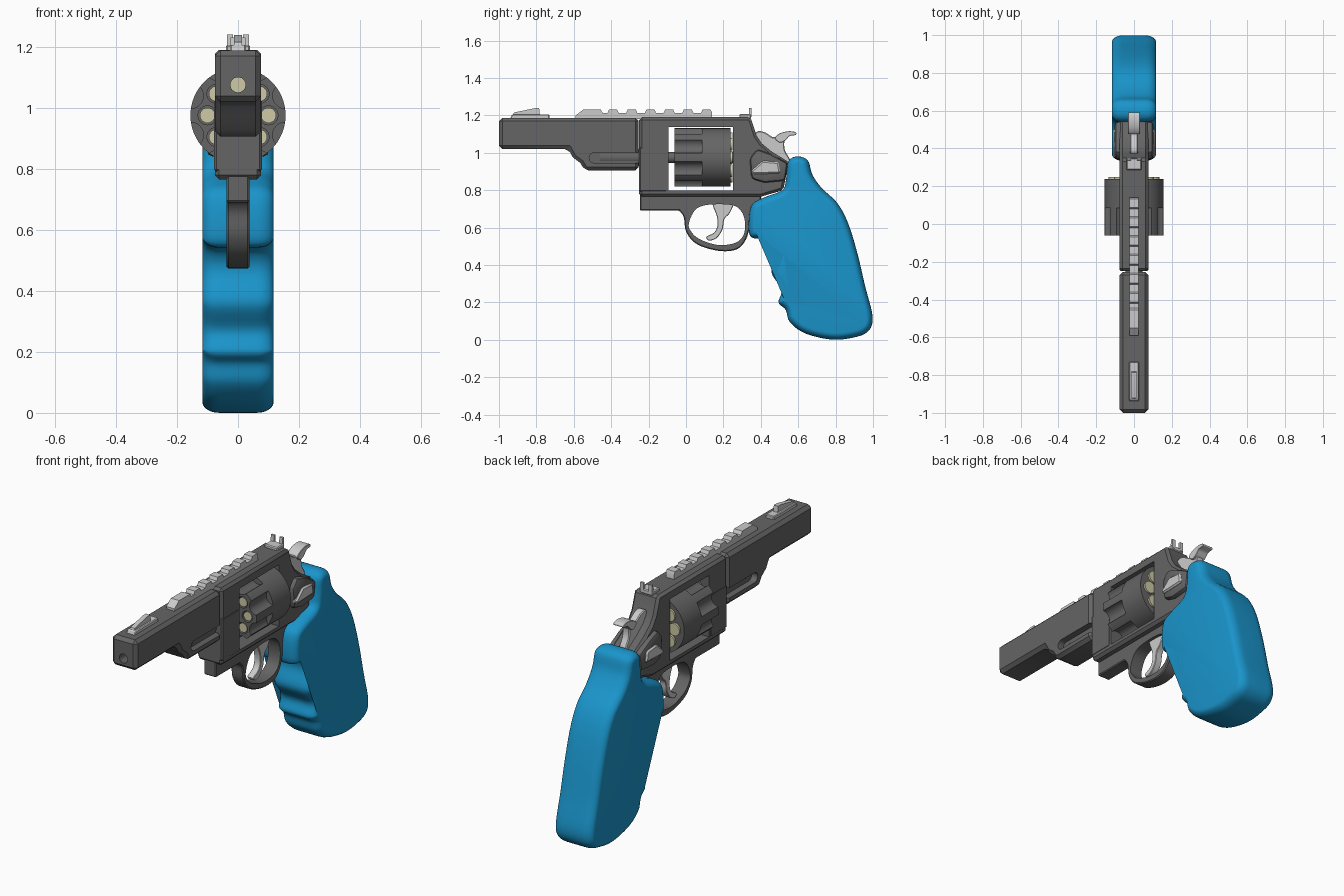
import bpy, bmesh, math
from mathutils import Vector, Matrix

if "Cube" in bpy.data.objects:
    bpy.data.objects.remove(bpy.data.objects["Cube"])


def material(name, rgb):
    m = bpy.data.materials.new(name)
    m.diffuse_color = (*rgb, 1)
    m.use_nodes = True
    m.node_tree.nodes["Principled BSDF"].inputs["Base Color"].default_value = m.diffuse_color
    return m


DARK = material("dark_steel", (0.13, 0.13, 0.13))
BLUE = material("blue_rubber", (0.01, 0.30, 0.60))
BRASS = material("brass", (0.62, 0.59, 0.38))


def finish(bm, name, mat=None):
    bmesh.ops.recalc_face_normals(bm, faces=bm.faces)
    me = bpy.data.meshes.new(name)
    bm.to_mesh(me)
    bm.free()
    ob = bpy.data.objects.new(name, me)
    bpy.context.collection.objects.link(ob)
    if mat:
        me.materials.append(mat)
    return ob


def spline(pts, closed=True, n=5):
    """Catmull-Rom curve through (y, z) points."""
    p = [Vector(q) for q in pts]
    k = len(p)
    at = (lambda i: p[i % k]) if closed else (lambda i: p[min(max(i, 0), k - 1)])
    out = []
    for i in range(k if closed else k - 1):
        a, b, c, d = at(i - 1), at(i), at(i + 1), at(i + 2)
        for s in range(n):
            t = s / n
            out.append(0.5 * (2 * b + (c - a) * t + (2 * a - 5 * b + 4 * c - d) * t * t
                              + (3 * b - a - 3 * c + d) * t ** 3))
    return out if closed else out + [p[-1]]


def slab(name, pts, half, mat=None, x0=0, bevel=0, seg=1):
    """Side profile (y, z) extruded along x, with sharp edges bevelled."""
    bm = bmesh.new()
    rows = [[bm.verts.new((x0 + s * half, y, z)) for y, z in pts] for s in (-1, 1)]
    bm.faces.new(rows[0])
    bm.faces.new(rows[1])
    k = len(pts)
    for i in range(k):
        j = (i + 1) % k
        bm.faces.new((rows[0][i], rows[0][j], rows[1][j], rows[1][i]))
    bmesh.ops.recalc_face_normals(bm, faces=bm.faces)
    if bevel:
        sharp = [e for e in bm.edges if e.calc_face_angle(0) > 0.5]
        bmesh.ops.bevel(bm, geom=sharp, offset=bevel, segments=seg, profile=0.5,
                        affect='EDGES', clamp_overlap=True)
    return finish(bm, name, mat)


def box(y0, y1, z0, z1):
    return [(y0, z0), (y1, z0), (y1, z1), (y0, z1)]


def rods(name, spots, r, y0, y1, mat=None, seg=24):
    """Cylinders along y at the given (x, z) spots."""
    bm = bmesh.new()
    for x, z in spots:
        m = Matrix.Translation((x, (y0 + y1) / 2, z)) @ Matrix.Rotation(math.pi / 2, 4, 'X')
        bmesh.ops.create_cone(bm, cap_ends=True, segments=seg, radius1=r, radius2=r,
                              depth=y1 - y0, matrix=m)
    return finish(bm, name, mat)


def cut(ob, cutter):
    mod = ob.modifiers.new("cut", 'BOOLEAN')
    mod.operation, mod.solver, mod.object = 'DIFFERENCE', 'EXACT', cutter
    bpy.context.view_layer.objects.active = ob
    bpy.ops.object.modifier_apply(modifier=mod.name)
    bpy.data.objects.remove(cutter)


AXIS_Z, RING = 0.975, 0.10          # drum axis height, chamber circle radius


def around(r, offset=0):
    return [(r * math.cos(math.radians(45 * i + offset)),
             AXIS_Z + r * math.sin(math.radians(45 * i + offset))) for i in range(8)]


# barrel with underlug, bore and ejector slots
barrel = slab("barrel", [(-1, 1.02), (-0.63, 1.02), (-0.605, 0.975), (-0.565, 0.945), (-0.54, 0.905),
                         (-0.253, 0.905), (-0.253, 1.187), (-1, 1.187)], 0.076, DARK, bevel=0.018)
cut(barrel, rods("bore", [(0, AXIS_Z + RING)], 0.025, -1.1, -0.2))
for s in (-1, 1):
    slot = [(-0.2, 0.945), (-0.2, 1.0)] + [
        (-0.49 - 0.0275 * math.sin(a), 0.9725 + 0.0275 * math.cos(a))
        for a in [math.pi * i / 8 for i in range(9)]]
    cut(barrel, slab("slot", slot, 0.04, x0=s * 0.08))
rods("ejector_rod", [(0, AXIS_Z)], 0.045, -0.46, -0.24, DARK)

# frame with drum window
frame = slab("frame", [(-0.25, 0.765), (0.40, 0.765), (0.52, 0.80), (0.55, 0.95), (0.46, 1.005),
                       (0.405, 1.05), (0.378, 1.09), (0.345, 1.19), (-0.25, 1.19)],
             0.076, DARK, bevel=0.014)
cut(frame, slab("window", box(-0.094, 0.25, 0.797, 1.137), 0.3))
cut(frame, rods("bore", [(0, AXIS_Z + RING)], 0.025, -0.4, 0.0))
slab("crane", box(-0.25, -0.1, 0.79, 1.03), 0.078, DARK, bevel=0.008)
slab("recoil_shield", [(0.35, 0.86), (0.34, 0.97), (0.38, 1.02), (0.45, 0.995), (0.545, 0.945),
                       (0.53, 0.85), (0.42, 0.84)], 0.102, DARK, bevel=0.02, seg=2)
slab("latch", [(0.345, 0.90), (0.41, 0.957), (0.495, 0.95), (0.505, 0.89), (0.36, 0.885)],
     0.112, bevel=0.008)

# lower frame and trigger guard
guard = slab("trigger_guard", [(0.40, 0.78), (-0.245, 0.78), (-0.245, 0.69), (-0.10, 0.69)]
             + spline([(-0.035, 0.69), (-0.012, 0.655), (0.0, 0.58), (0.045, 0.52), (0.12, 0.487),
                       (0.21, 0.473), (0.28, 0.488), (0.32, 0.535), (0.345, 0.60), (0.40, 0.65)],
                      False), 0.037, DARK, bevel=0.008)
hole = spline([(0.015, 0.62), (0.05, 0.695), (0.12, 0.722), (0.245, 0.72), (0.297, 0.685),
               (0.316, 0.62), (0.305, 0.555), (0.26, 0.517), (0.17, 0.507), (0.075, 0.537),
               (0.03, 0.575)])
cut(guard, slab("hole", hole, 0.2))

# trigger
slab("trigger", spline([(0.145, 0.74), (0.25, 0.74), (0.235, 0.68), (0.205, 0.645), (0.195, 0.59),
                        (0.165, 0.545), (0.125, 0.53), (0.108, 0.55), (0.15, 0.573), (0.168, 0.61),
                        (0.165, 0.66)], n=4), 0.02, bevel=0.005)

# fluted drum, chambers and cartridges
drum = rods("drum", [(0, AXIS_Z)], 0.156, -0.062, 0.238, DARK, 64)
cut(drum, rods("flutes", around(0.168, 22.5), 0.042, -0.1, 0.085))
cut(drum, rods("chambers", around(RING), 0.031, -0.1, 0.2))
rods("cartridges", around(RING), 0.025, -0.058, 0.24, BRASS)
rods("cartridge_rims", around(RING), 0.034, 0.236, 0.249, BRASS)
rods("drum_pin", [(0, AXIS_Z)], 0.03, -0.25, 0.26, DARK)

# top rail with teeth
rail = [(0.14, 1.18), (-0.59, 1.18), (-0.59, 1.20), (-0.55, 1.23), (-0.455, 1.23), (-0.445, 1.212)]
for i in range(6):
    y = -0.42 + 0.1 * i
    rail += [(y, 1.212), (y + 0.008, 1.23), (y + 0.052, 1.23), (y + 0.06, 1.212)]
slab("rail", rail, 0.025)

# sights
slab("front_sight_base", [(-0.94, 1.18), (-0.73, 1.18), (-0.73, 1.205), (-0.93, 1.205)], 0.026,
     bevel=0.004)
slab("front_sight_blade", [(-0.93, 1.19), (-0.78, 1.19), (-0.785, 1.238), (-0.81, 1.238),
                           (-0.92, 1.215)], 0.013)
slab("rear_sight_base", box(0.285, 0.348, 1.18, 1.206), 0.04, bevel=0.005)
for s, side in ((-1, "left"), (1, "right")):
    slab("rear_sight_" + side, [(0.335, 1.19), (0.35, 1.19), (0.35, 1.24), (0.338, 1.24)], 0.010,
         x0=s * 0.026)

# hammer with a wider spur
slab("hammer", spline([(0.36, 1.06), (0.378, 1.112), (0.42, 1.11), (0.462, 1.085), (0.495, 1.085),
                       (0.53, 1.09), (0.525, 1.05), (0.53, 1.01), (0.555, 0.95), (0.45, 0.96)], n=4),
     0.022, bevel=0.005)
slab("hammer_spur", spline([(0.475, 1.08), (0.505, 1.105), (0.55, 1.115), (0.585, 1.11),
                            (0.587, 1.095), (0.555, 1.09), (0.53, 1.065), (0.50, 1.055)], n=4),
     0.032, bevel=0.006)

# grip: smooth outline, rounded over toward both flat sides
outline = spline([(0.59, 0.98), (0.65, 0.96), (0.677, 0.88), (0.727, 0.81), (0.81, 0.73),
                  (0.868, 0.62), (0.917, 0.46), (0.957, 0.29), (0.998, 0.12), (0.968, 0.04),
                  (0.875, 0.008), (0.77, 0.002), (0.635, 0.035), (0.555, 0.095), (0.533, 0.16),
                  (0.495, 0.20), (0.511, 0.27), (0.457, 0.36), (0.485, 0.455), (0.474, 0.51),
                  (0.435, 0.54), (0.35, 0.548), (0.335, 0.62), (0.352, 0.72), (0.42, 0.762),
                  (0.515, 0.80), (0.535, 0.86), (0.545, 0.95)], n=5)
K, HALF, INSET, DEPTH = len(outline), 0.117, 0.036, 0.055
normals = []
for i in range(K):
    t = (outline[(i + 1) % K] - outline[i - 1]).normalized()
    normals.append(Vector((t.y, -t.x)))       # points inward for this winding
bm = bmesh.new()
rings = []
arc = [math.pi / 2 * i / 6 for i in range(7)]
levels = [(-HALF + DEPTH * (1 - math.sin(a)), INSET * (1 - math.cos(a))) for a in reversed(arc)]
levels += [(-x, d) for x, d in reversed(levels)]
for x, d in levels:
    rings.append([bm.verts.new((x, *(p + n * d))) for p, n in zip(outline, normals)])
for a, b in zip(rings, rings[1:]):
    for i in range(K):
        j = (i + 1) % K
        bm.faces.new((a[i], a[j], b[j], b[i]))
bm.faces.new(rings[0])
bm.faces.new(rings[-1])
finish(bm, "grip", BLUE)

# smooth shading with sharp edges kept
bpy.ops.object.select_all(action='SELECT')
bpy.context.view_layer.objects.active = bpy.data.objects["grip"]
bpy.ops.object.shade_smooth_by_angle(angle=math.radians(32))
